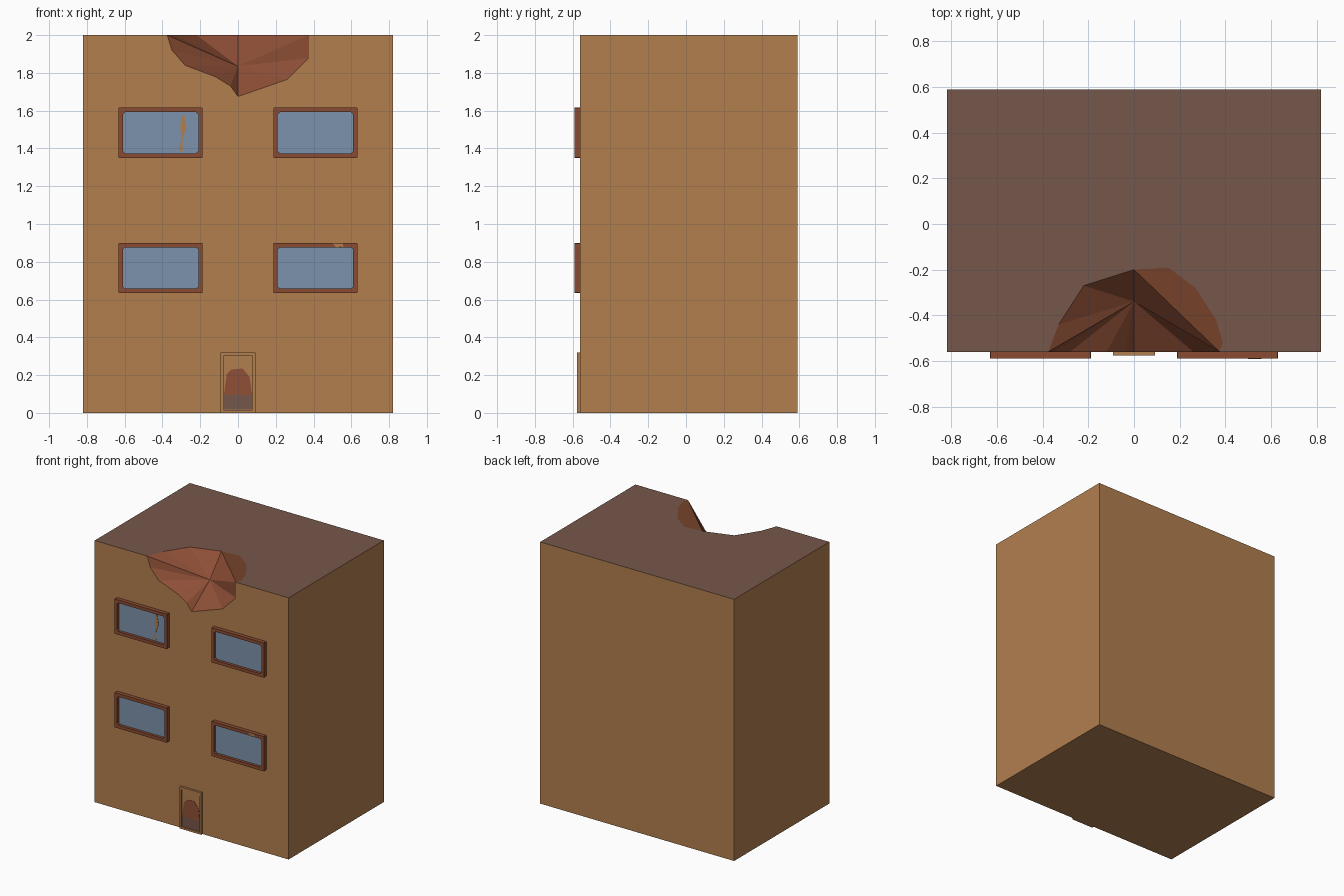
import bpy, bmesh

if "Cube" in bpy.data.objects:
    bpy.data.objects.remove(bpy.data.objects["Cube"])


def mat(name, r, g, b):
    m = bpy.data.materials.new(name)
    lin = [((c / 255 + 0.055) / 1.055) ** 2.4 for c in (r, g, b)]
    m.diffuse_color = (*lin, 1)
    m.use_nodes = True
    m.node_tree.nodes["Principled BSDF"].inputs["Base Color"].default_value = m.diffuse_color
    return m


WALL = mat("tan wall", 178, 127, 79)
ROOF = mat("brown roof", 118, 87, 75)
BREAK = mat("broken brick", 144, 80, 55)
STAIN = mat("roof brick stain", 118, 66, 43)
FRAME = mat("window frame red", 138, 75, 50)
GLASS = mat("blue glass", 124, 146, 172)

FRONT, BACK, W, H = -0.56, 0.59, 0.82, 2.0


def make(name, faces, mats):
    """Build a mesh from (points, material index) polygons and weld it."""
    bm = bmesh.new()
    for pts, mi in faces:
        f = bm.faces.new([bm.verts.new(p) for p in pts])
        f.material_index = mi
    bmesh.ops.remove_doubles(bm, verts=bm.verts, dist=1e-5)
    bmesh.ops.recalc_face_normals(bm, faces=bm.faces)
    me = bpy.data.meshes.new(name)
    bm.to_mesh(me)
    bm.free()
    for m in mats:
        me.materials.append(m)
    ob = bpy.data.objects.new(name, me)
    bpy.context.collection.objects.link(ob)
    return ob


def plate(name, pts, y0, y1, m):
    """Flat xz outline extruded between two depths."""
    a = [(x, y0, z) for x, z in pts]
    b = [(x, y1, z) for x, z in pts]
    n = len(pts)
    faces = [(a, 0), (b, 0)]
    faces += [([a[i], a[(i + 1) % n], b[(i + 1) % n], b[i]], 0) for i in range(n)]
    return make(name, faces, [m])


def rect(x0, x1, z0, z1, c=0.0):
    """Rectangle outline with optional clipped corners."""
    if not c:
        return [(x0, z0), (x1, z0), (x1, z1), (x0, z1)]
    return [(x0 + c, z0), (x1 - c, z0), (x1, z0 + c), (x1, z1 - c),
            (x1 - c, z1), (x0 + c, z1), (x0, z1 - c), (x0, z0 + c)]


def ring(name, outer, inner, y0, y1, m):
    """Hollow frame between two outlines of equal point count."""
    faces, n = [], len(outer)
    for i in range(n):
        j = (i + 1) % n
        (ox, oz), (px, pz), (ix, iz), (qx, qz) = outer[i], outer[j], inner[i], inner[j]
        faces.append(([(ox, y0, oz), (px, y0, pz), (qx, y0, qz), (ix, y0, iz)], 0))
        faces.append(([(ox, y1, oz), (px, y1, pz), (qx, y1, qz), (ix, y1, iz)], 0))
        faces.append(([(ox, y0, oz), (px, y0, pz), (px, y1, pz), (ox, y1, oz)], 0))
        faces.append(([(ix, y0, iz), (qx, y0, qz), (qx, y1, qz), (ix, y1, iz)], 0))
    return make(name, faces, [m])


# building body with a broken bite out of the top front edge
lip = [(x, FRONT, z) for x, z in
       [(-0.375, 2), (-0.35, 1.92), (-0.28, 1.84), (-0.12, 1.78), (-0.04, 1.73),
        (0, 1.675), (0.26, 1.765), (0.375, 1.88), (0.375, 2)]]
rim = [(x, y, H) for x, y in
       [(-0.375, FRONT), (-0.33, -0.44), (-0.22, -0.27), (0, -0.2)]]
stain = [(x, y, H) for x, y in
         [(0, -0.2), (0.15, -0.19), (0.27, -0.28), (0.36, -0.42), (0.39, -0.52), (0.375, FRONT)]]
apex = (0, -0.34, 1.835)
fl, fr, bl, br = (-W, FRONT), (W, FRONT), (-W, BACK), (W, BACK)
body = [([(*fl, H), *lip, (*fr, H), (*fr, 0), (*fl, 0)], 0),
        ([(*fl, H), *rim, *stain[1:], (*fr, H), (*br, H), (*bl, H)], 1),
        (stain, 3),
        ([(*c, 0) for c in (fl, fr, br, bl)], 0)]
for p, q in ((fr, br), (br, bl), (bl, fl)):
    body.append(([(*p, 0), (*q, 0), (*q, H), (*p, H)], 0))
# facets inside the bite fan out from its deepest point
edge = rim + [stain[-1]]
for loop in (lip, edge):
    for p, q in zip(loop, loop[1:]):
        body.append(([p, q, apex], 2))
make("building_body", body, [WALL, ROOF, BREAK, STAIN])

# four windows
for side, cx in (("left", -0.41), ("right", 0.41)):
    for floor, cz in (("lower", 0.767), ("upper", 1.483)):
        tag = f"{floor}_{side}"
        outer = rect(cx - 0.222, cx + 0.222, cz - 0.133, cz + 0.133, 0.003)
        inner = rect(cx - 0.2, cx + 0.2, cz - 0.109, cz + 0.109, 0.012)
        ring("window_frame_" + tag, outer, inner, -0.59, FRONT, FRAME)
        plate("window_glass_" + tag, inner, -0.569, -0.561, GLASS)

# damage on two windows
plate("glass_crack", [(-0.305, 1.38), (-0.293, 1.385), (-0.295, 1.44), (-0.273, 1.51),
                      (-0.285, 1.58), (-0.297, 1.575), (-0.306, 1.51), (-0.296, 1.46),
                      (-0.31, 1.41)], -0.572, -0.565, WALL)
plate("frame_chip", [(0.50, 0.898), (0.515, 0.882), (0.525, 0.872), (0.54, 0.884),
                     (0.558, 0.876), (0.555, 0.898)], -0.5915, -0.585, WALL)

# door with a painted broken panel
ring("door_frame", rect(-0.092, 0.092, 0, 0.32), rect(-0.077, 0.077, 0.015, 0.3),
     -0.576, FRONT, WALL)
plate("door_panel", rect(-0.077, 0.077, 0.015, 0.3), -0.566, -0.561, WALL)
plate("door_top_shard", [(-0.075, 0.297), (-0.02, 0.268), (0.01, 0.252), (0.03, 0.275),
                         (0.075, 0.29), (0.075, 0.298)], -0.57, -0.565, WALL)
plate("door_hole_brick", [(-0.075, 0.095), (0.075, 0.095), (0.062, 0.19), (0.045, 0.21),
                          (0.025, 0.235), (-0.035, 0.23), (-0.06, 0.205), (-0.066, 0.16)],
      -0.568, -0.563, BREAK)
plate("door_hole_floor", rect(-0.075, 0.075, 0.018, 0.095), -0.568, -0.563, ROOF)
